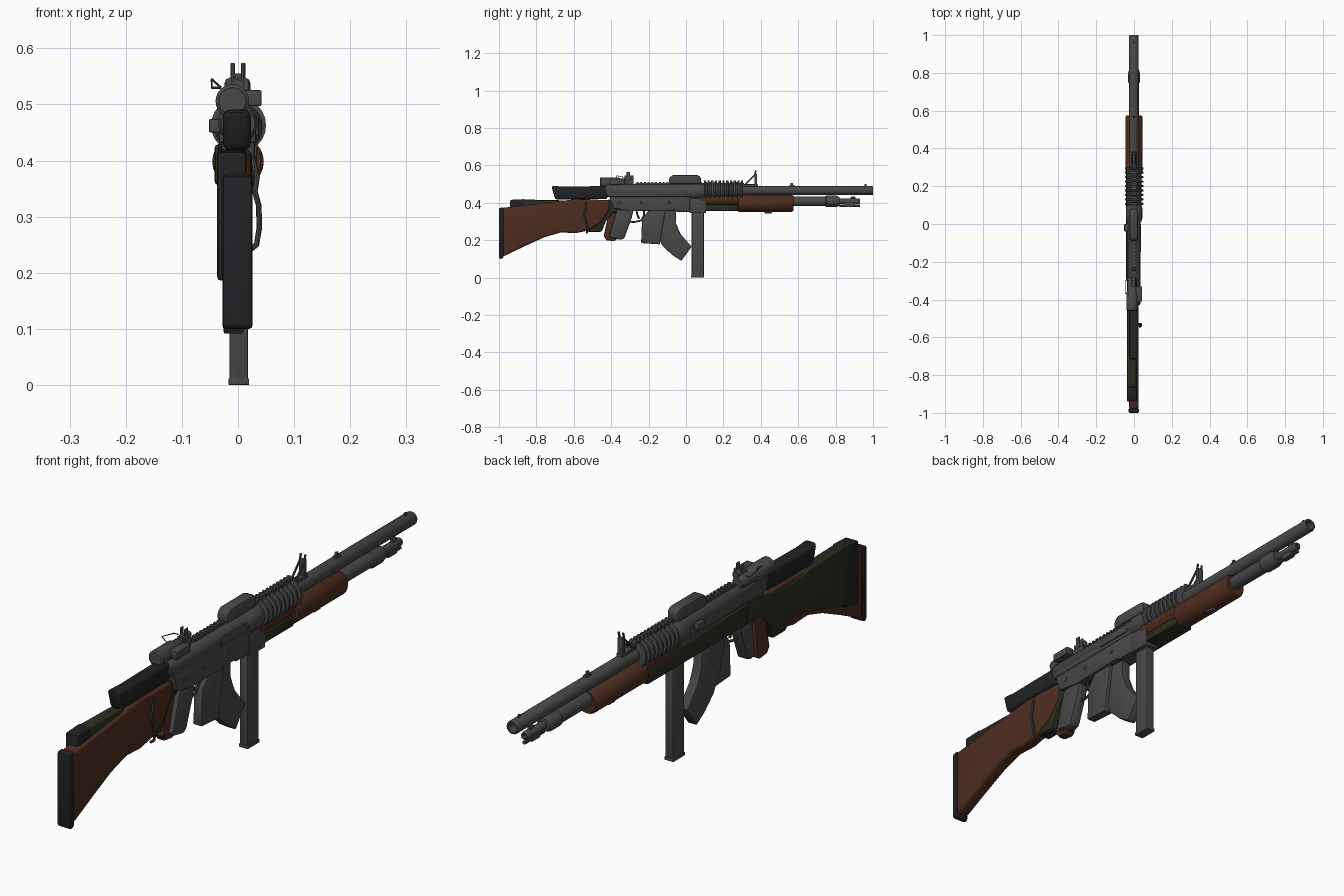
import bpy, bmesh, math
from mathutils import Vector


def mat(name, r, g, b):
    m = bpy.data.materials.new(name)
    m.diffuse_color = (r, g, b, 1)
    return m


STEEL = mat("dark_steel", .065, .065, .066)
WOOD = mat("brown_wood", .077, .026, .014)
OLIVE = mat("olive_green", .024, .026, .013)
BLACK = mat("matte_black", .015, .016, .017)


def finish(name, bm, m, bevel=0, seg=2):
    bmesh.ops.recalc_face_normals(bm, faces=bm.faces)
    me = bpy.data.meshes.new(name)
    bm.to_mesh(me)
    bm.free()
    me.materials.append(m)
    ob = bpy.data.objects.new(name, me)
    bpy.context.collection.objects.link(ob)
    if bevel:
        b = ob.modifiers.new("bevel", 'BEVEL')
        b.width, b.segments, b.limit_method = bevel, seg, 'ANGLE'
        b.angle_limit = math.radians(50)
    return ob


def plate(name, pts, x0, x1, m, bevel=.004, seg=2):
    """Side profile in (y, z), extruded across x."""
    bm = bmesh.new()
    a = [bm.verts.new((x0, y, z)) for y, z in pts]
    b = [bm.verts.new((x1, y, z)) for y, z in pts]
    n = len(pts)
    bm.faces.new(a)
    bm.faces.new(b[::-1])
    for i in range(n):
        j = (i + 1) % n
        bm.faces.new((a[i], b[i], b[j], a[j]))
    return finish(name, bm, m, bevel, seg)


def box(name, x0, x1, y0, y1, z0, z1, m=STEEL, bevel=.003):
    return plate(name, [(y0, z0), (y1, z0), (y1, z1), (y0, z1)], x0, x1, m, bevel)


def lathe(name, prof, x, z, m=STEEL, n=24, sx=1, caps=True):
    """Rings of (y, radius) around an axis along y."""
    bm = bmesh.new()
    rings = []
    for y, r in prof:
        rings.append([bm.verts.new((x + sx * r * math.cos(2 * math.pi * k / n), y,
                                    z + r * math.sin(2 * math.pi * k / n))) for k in range(n)])
    for a, b in zip(rings, rings[1:]):
        for k in range(n):
            j = (k + 1) % n
            bm.faces.new((a[k], a[j], b[j], b[k]))
    if caps:
        bm.faces.new(rings[0])
        bm.faces.new(rings[-1])
    return finish(name, bm, m)


def wire(name, pts, r, m=STEEL):
    cu = bpy.data.curves.new(name, 'CURVE')
    cu.dimensions, cu.bevel_depth, cu.bevel_resolution = '3D', r, 2
    cu.use_fill_caps = True
    s = cu.splines.new('POLY')
    s.points.add(len(pts) - 1)
    for p, c in zip(s.points, pts):
        p.co = (*c, 1)
    cu.materials.append(m)
    ob = bpy.data.objects.new(name, cu)
    bpy.context.collection.objects.link(ob)


# Wooden stock with rubber pad
plate("wood_stock", [(-.98, .374), (-.78, .395), (-.59, .42), (-.41, .415), (-.41, .36), (-.46, .29),
                     (-.53, .25), (-.59, .238), (-.67, .242), (-.76, .215), (-.87, .165), (-.98, .112)],
      -.026, .025, WOOD, .012, 3)
plate("rubber_pad", [(-1, .372), (-.975, .376), (-.975, .106), (-.99, .1), (-1, .104)],
      -.028, .026, BLACK, .006)

# Green stock, its black butt and fore-end
plate("green_stock", [(-.87, .418), (-.68, .414), (-.56, .40), (-.46, .405), (-.36, .43), (-.28, .43),
                      (-.28, .355), (-.39, .345), (-.43, .30), (-.45, .245), (-.52, .245), (-.57, .28),
                      (-.62, .272), (-.87, .205)], -.036, .014, OLIVE, .008)
plate("green_stock_butt", [(-.94, .416), (-.86, .42), (-.86, .2), (-.94, .185)], -.037, .015, BLACK, .006)
plate("green_fore_end", [(-.3, .43), (.28, .412), (.28, .356), (-.3, .356)], -.042, .012, OLIVE, .008)
plate("green_fore_end_right", [(.09, .392), (.28, .392), (.28, .356), (.09, .356)], .0, .032, OLIVE, .008)
lathe("wood_hand_guard", [(.08, .036), (.3, .036)], 0, .42, WOOD)

# Black comb behind the receiver
plate("black_comb", [(-.72, .492), (-.66, .487), (-.42, .49), (-.42, .42), (-.7, .418)],
      -.027, .023, BLACK, .013, 3)

# Receiver
lathe("upper_receiver", [(-.43, .03), (-.42, .035), (.11, .035)], 0, .466)
box("receiver_side", -.034, .032, -.42, .1, .432, .478)
plate("lower_receiver", [(-.41, .436), (.1, .436), (.1, .352), (-.05, .352), (-.06, .36), (-.3, .356),
                         (-.39, .372)], -.03, .03, STEEL)
box("magazine_well", -.024, .034, .02, .108, .345, .425)
box("ejection_cover", .03, .037, -.15, .0, .445, .475)
box("charging_lug", -.052, -.03, -.04, .0, .45, .474)
for i, y in enumerate((-.36, -.25, -.1, .06)):
    box(f"receiver_pin_{i}", -.033, .0335, y, y + .014, .395, .409, STEEL, .004)

# Rear tube and middle cover
lathe("rear_tube", [(-.46, .024), (-.455, .03), (-.36, .03), (-.35, .024), (-.29, .024), (-.28, .019)],
      -.01, .506)
box("rear_knob", .01, .042, -.41, -.33, .497, .526)
wire("rear_side_loop", [(-.03, -.3, .53), (-.047, -.3, .53), (-.047, -.37, .545), (-.03, -.37, .53)], .002)
plate("top_cover", [(-.09, .5), (.08, .5), (.08, .54), (.06, .548), (-.07, .548), (-.09, .535)],
      -.024, .022, STEEL, .01)
lathe("rear_sight_drum", [(-.33, .012), (-.28, .012)], -.002, .533, n=12)
for s in (-1, 1):
    box(f"rear_sight_ear_{s}", s * .009 - .003, s * .009 + .001, -.318, -.3, .52, .566, STEEL, .001)

# Top rail with teeth
box("top_rail", -.011, .011, -.27, .31, .492, .507, STEEL, .001)
for i in range(29):
    y = -.265 + i * .02
    box(f"rail_tooth_{i}", -.013, .013, y, y + .011, .505, .52 if y > .08 else .511, STEEL, .001)

# Ribbed hand guard
prof = []
for i in range(9):
    y = .1 + i * .0235
    prof += [(y, .04), (y + .003, .049), (y + .011, .049), (y + .014, .04)]
lathe("ribbed_hand_guard", prof, .001, .463)
lathe("hand_guard_collar", [(.01, .036), (.03, .043), (.085, .043), (.1, .038)], .001, .46)

# Barrel with hollow muzzle
lathe("barrel", [(.25, .0245), (.995, .0245), (1, .022), (1, .017), (.94, .017)], -.001, .466)
box("barrel_bead", -.004, .004, .56, .572, .485, .507, STEEL, .001)
box("barrel_bead_base", -.008, .008, .553, .58, .485, .495, STEEL, .001)
box("muzzle_bead", -.003, .003, .955, .965, .485, .5, STEEL, .001)

# Triangular front sight
box("front_sight_base", -.012, .012, .3, .385, .486, .5)
for s in (-1, 1):
    wire(f"front_sight_leg_{s}", [(s * .009, .315, .495), (s * .009, .368, .55), (s * .009, .374, .573)], .004)
box("front_sight_post", -.011, .011, .365, .38, .49, .555, STEEL, .002)

# Wooden pump and lower barrel
lathe("wood_pump", [(.275, .04), (.28, .046), (.565, .046), (.575, .04)], 0, .398, WOOD)
lathe("lower_barrel", [(.55, .026), (.745, .026), (.75, .031), (.8, .031), (.82, .024), (.822, .015),
                       (.925, .015), (.93, .012), (.93, .008), (.9, .008)], 0, .408, n=20)
box("lower_sight_base", -.011, .011, .85, .9, .378, .418)
box("lower_sight_post", -.005, .005, .88, .905, .41, .433, STEEL, .002)
lathe("lower_rod", [(.82, .007), (.93, .007)], 0, .385, n=10)
box("sling_lug", -.012, .012, .42, .46, .344, .356)

# Pistol grips
plate("steel_grip", [(-.37, .365), (-.28, .365), (-.29, .32), (-.33, .21), (-.35, .203), (-.405, .213),
                     (-.41, .225)], -.018, .026, STEEL, .008)
plate("wood_grip", [(-.41, .36), (-.35, .36), (-.37, .205), (-.385, .195), (-.425, .2), (-.44, .222)],
      -.032, .008, WOOD, .009)

# Trigger and guard
wire("trigger_guard", [(0, -.3, .3), (0, -.28, .297), (0, -.24, .305), (0, -.225, .33), (0, -.225, .36)], .005)
wire("trigger", [(0, -.265, .36), (0, -.26, .335), (0, -.25, .315)], .005)

# Magazines
box("straight_magazine", -.015, .018, .03, .095, .004, .36)
box("straight_magazine_floor", -.017, .02, .028, .097, 0, .012, STEEL, .002)
plate("curved_magazine", [(-.055, .36), (-.053, .29), (-.03, .235), (.03, .165), (-.025, .09), (-.075, .122),
                          (-.125, .17), (-.165, .245), (-.19, .36)], -.026, .01, STEEL)
plate("short_magazine", [(-.235, .315), (-.24, .185), (-.14, .178), (-.11, .36), (-.2, .36)],
      -.013, .022, STEEL)

# Thin strap loop on the right of the stock
wire("strap_loop", [(.026, -.535, .405), (.034, -.535, .37), (.03, -.545, .345), (.037, -.54, .32),
                    (.038, -.53, .28), (.033, -.53, .25), (.02, -.53, .24)], .005)

# Turn everything into plain meshes, then smooth
bpy.ops.object.select_all(action='SELECT')
bpy.context.view_layer.objects.active = bpy.context.selected_objects[0]
bpy.ops.object.convert(target='MESH')
bpy.ops.object.shade_smooth_by_angle(angle=math.radians(35))
